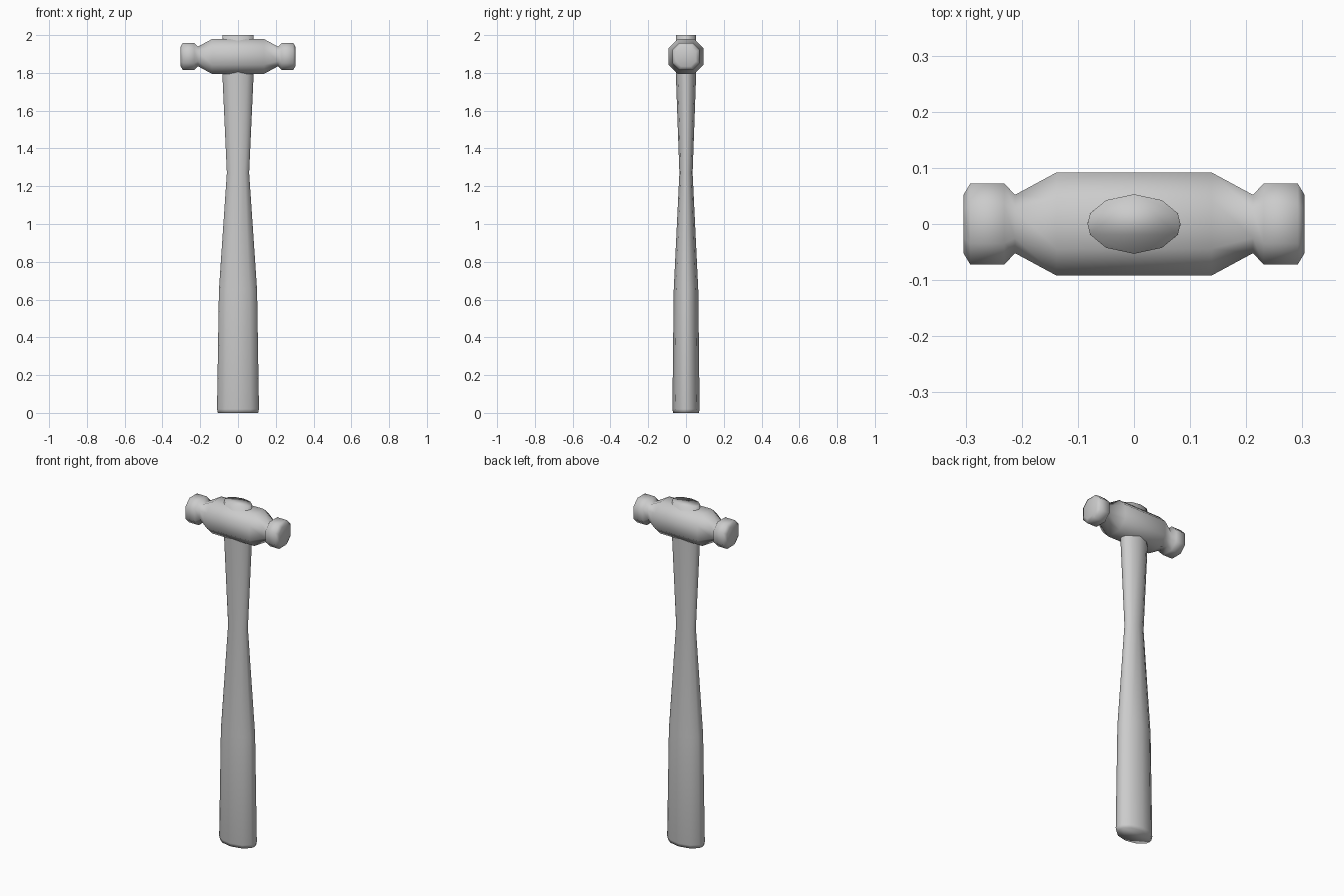
import bpy, bmesh

if "Cube" in bpy.data.objects:
    bpy.data.objects.remove(bpy.data.objects["Cube"])

def loft(name, rings):
    """Skin a list of closed rings and cap both ends, smooth shaded."""
    bm = bmesh.new()
    loops = [[bm.verts.new(p) for p in ring] for ring in rings]
    n = len(loops[0])
    for a, b in zip(loops, loops[1:]):
        for i in range(n):
            j = (i + 1) % n
            bm.faces.new((a[i], a[j], b[j], b[i]))
    bm.faces.new(loops[0])
    bm.faces.new(loops[-1])
    bmesh.ops.recalc_face_normals(bm, faces=bm.faces)
    for f in bm.faces:
        f.smooth = True
    me = bpy.data.meshes.new(name)
    bm.to_mesh(me)
    bm.free()
    ob = bpy.data.objects.new(name, me)
    bpy.context.collection.objects.link(ob)
    return ob

# Handle: twelve-sided oval section, waisted along its length
oval = [(1, 0), (.94, .36), (.6, .8), (0, 1), (-.6, .8), (-.94, .36),
        (-1, 0), (-.94, -.36), (-.6, -.8), (0, -1), (.6, -.8), (.94, -.36)]
handle = [(0, .107, .068), (.02, .111, .072), (.65, .101, .065),
          (1.27, .059, .035), (1.8, .083, .054), (2.0, .083, .053)]
loft("handle", [[(x * rx, y * ry, z) for x, y in oval] for z, rx, ry in handle])

# Head: eight-sided section along x, mirrored profile with two striking faces
k = .48
octagon = [(1, k), (k, 1), (-k, 1), (-1, k), (-1, -k), (-k, -1), (k, -1), (1, -k)]
half = [(.138, .092), (.212, .052), (.231, .072), (.292, .072), (.304, .052)]
profile = [(-x, r) for x, r in reversed(half)] + half
loft("head", [[(x, r * a, 1.887 + r * b) for a, b in octagon] for x, r in profile])
